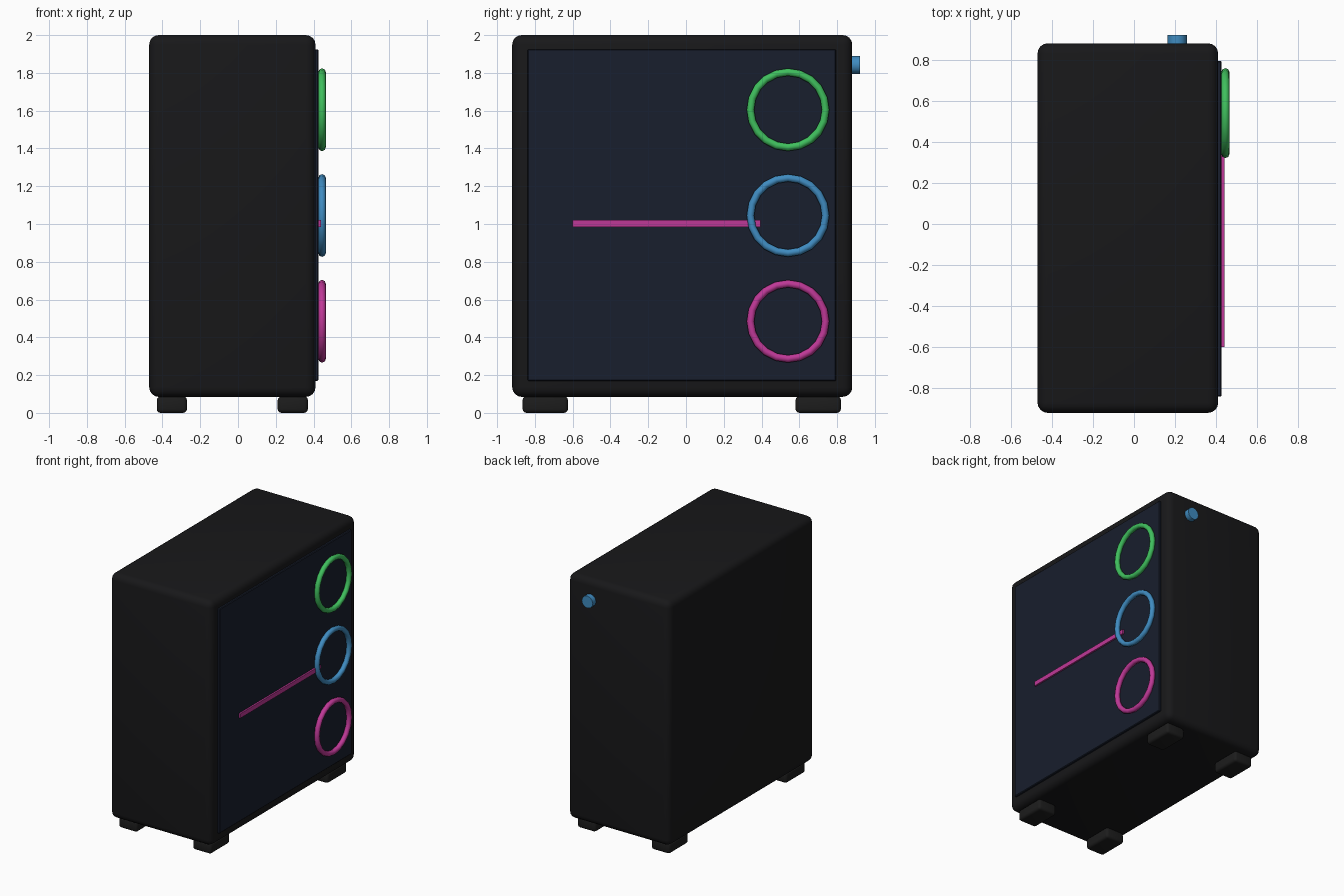
import bpy
import math

if "Cube" in bpy.data.objects:
    bpy.data.objects.remove(bpy.data.objects["Cube"])


def mat(name, rgb):
    m = bpy.data.materials.new(name)
    m.diffuse_color = (*rgb, 1)
    m.use_nodes = True
    m.node_tree.nodes["Principled BSDF"].inputs["Base Color"].default_value = m.diffuse_color
    return m


BLACK = mat("black", (0.009, 0.009, 0.01))
FOOT = mat("rubber", (0.012, 0.012, 0.012))
GLASS = mat("dark_glass", (0.009, 0.013, 0.026))
GREEN = mat("green", (0.05, 0.52, 0.11))
BLUE = mat("blue", (0.05, 0.26, 0.53))
PINK = mat("pink", (0.52, 0.04, 0.31))


def finish(name, material, angle=35):
    ob = bpy.context.object
    ob.name = name
    ob.data.materials.append(material)
    bpy.ops.object.shade_smooth_by_angle(angle=math.radians(angle))
    return ob


def box(name, lo, hi, material, bevel=0.0, segments=3):
    mid = [(a + b) / 2 for a, b in zip(lo, hi)]
    bpy.ops.mesh.primitive_cube_add(size=1, location=mid)
    ob = bpy.context.object
    ob.scale = [b - a for a, b in zip(lo, hi)]
    bpy.ops.object.transform_apply(location=False, rotation=False, scale=True)
    if bevel:
        m = ob.modifiers.new("bevel", 'BEVEL')
        m.width = bevel
        m.segments = segments
        bpy.ops.object.modifier_apply(modifier="bevel")
    return finish(name, material)


# Case and side window
box("case_body", (-0.47, -0.92, 0.085), (0.41, 0.88, 2.0), BLACK, 0.05, 4)
box("side_window", (0.395, -0.84, 0.17), (0.427, 0.795, 1.925), GLASS, 0.005, 1)

# Four feet
for sx, x in (("left", -0.35), ("right", 0.29)):
    for sy, y in (("front", -0.745), ("back", 0.7)):
        box(f"foot_{sy}_{sx}", (x - 0.08, y - 0.12, 0.0),
            (x + 0.08, y + 0.12, 0.087), FOOT, 0.02, 3)

# Lit fan rings on the window
for name, z, m in (("top", 1.605, GREEN), ("middle", 1.045, BLUE), ("bottom", 0.485, PINK)):
    bpy.ops.mesh.primitive_torus_add(
        location=(0.445, 0.54, z), rotation=(0, math.pi / 2, 0),
        major_radius=0.199, minor_radius=0.02, major_segments=20, minor_segments=8)
    finish(f"fan_ring_{name}", m, 50)

# Light strip
box("light_strip", (0.415, -0.6, 0.985), (0.44, 0.395, 1.02), PINK)

# Power button on the back
bpy.ops.mesh.primitive_cylinder_add(
    vertices=12, radius=0.048, depth=0.06, location=(0.21, 0.89, 1.842),
    rotation=(math.pi / 2, 0, 0))
finish("power_button", BLUE)
